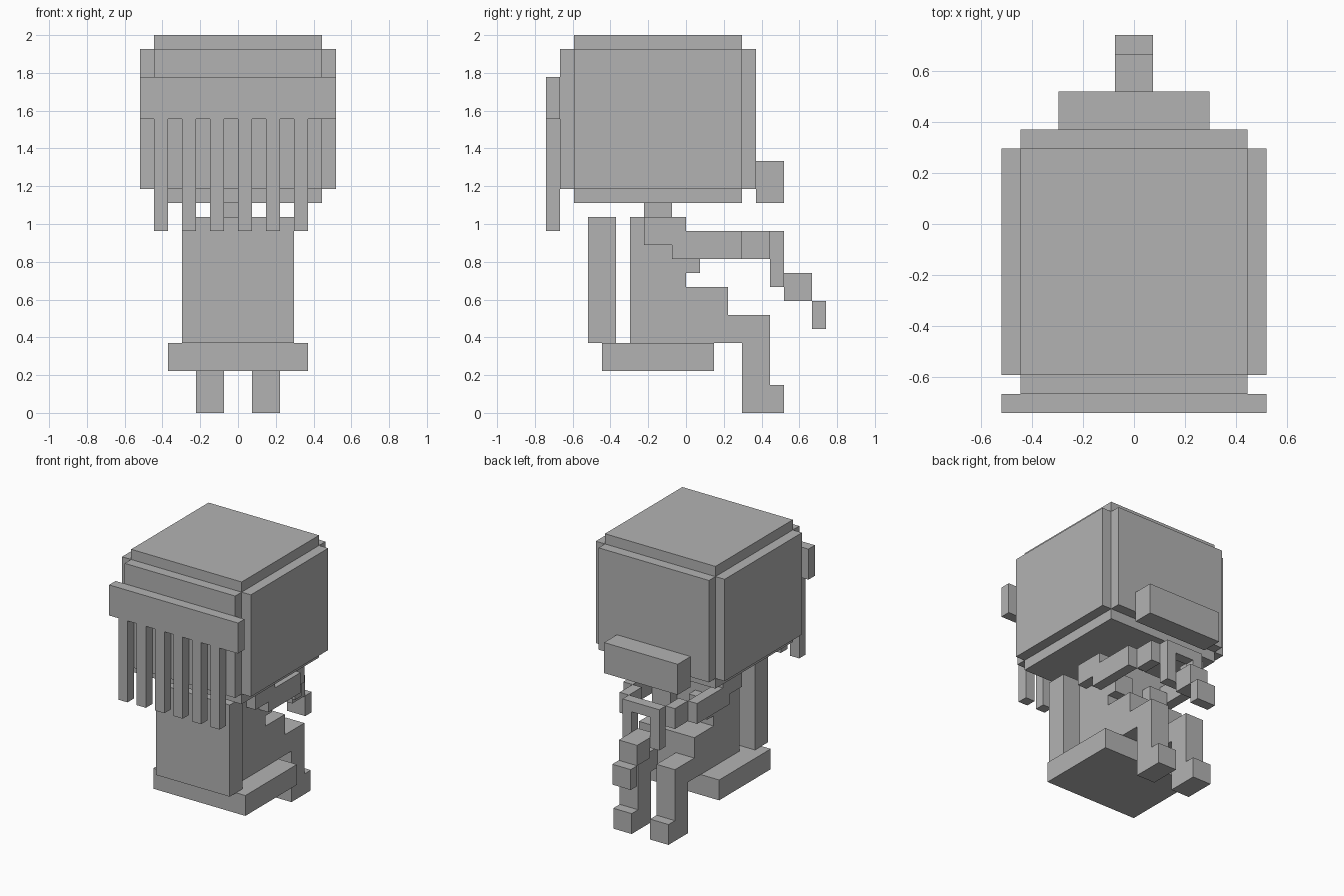
import bpy
import bmesh

if "Cube" in bpy.data.objects:
    bpy.data.objects.remove(bpy.data.objects["Cube"])

U = 2 / 27  # size of one block; all coordinates below are in blocks

mat = bpy.data.materials.new("plain grey")
mat.diffuse_color = (0.45, 0.45, 0.45, 1)
mat.use_nodes = True
mat.node_tree.nodes["Principled BSDF"].inputs["Base Color"].default_value = mat.diffuse_color


def part(name, *boxes, mirror=False):
    """One object from boxes (x0, x1, y0, y1, z0, z1), optionally mirrored in x."""
    bm = bmesh.new()
    boxes = list(boxes)
    if mirror:
        boxes += [(-b[1], -b[0]) + tuple(b[2:]) for b in boxes]
    for x0, x1, y0, y1, z0, z1 in boxes:
        verts = bmesh.ops.create_cube(bm, size=1)["verts"]
        for v in verts:
            v.co.x = U * (x1 if v.co.x > 0 else x0)
            v.co.y = U * (y1 if v.co.y > 0 else y0)
            v.co.z = U * (z1 if v.co.z > 0 else z0)
    mesh = bpy.data.meshes.new(name)
    bm.to_mesh(mesh)
    bm.free()
    mesh.materials.append(mat)
    obj = bpy.data.objects.new(name, mesh)
    bpy.context.collection.objects.link(obj)
    return obj


# Chair
part("seat", (-5, 5, -6, 2, 3, 5))
part("backrest", (-4, 4, -7, -5, 5, 14))

# Body: torso, chest, lap and neck
part("torso", (-3, 3, -4, 0, 5, 14))
part("chest", (1, 3, 0, 1, 10, 12), mirror=True)
part("lap", (-3, 3, 0, 3, 5, 9))
part("neck", (-1, 1, -3, -1, 14, 15))

# Legs: knee, shin and foot
part("legs", (1, 3, 3, 6, 5, 7), (1, 3, 4, 6, 2, 5), (1, 3, 4, 7, 0, 2), mirror=True)

# Arms: shoulder, forearm and hand
part("arms", (3, 4, -3, -1, 12, 14), (3, 4, -1, 0, 11, 14),
     (3, 4, 0, 4, 11, 13), (2, 3, 4, 6, 11, 13), mirror=True)

# Held frame with the pieces hanging in front of it
part("held_frame", (-2, -1, 6, 7, 9, 13), (1, 2, 6, 7, 9, 13),
     (-1, 1, 6, 7, 12, 13), (-1, 1, 6, 7, 9, 10))
part("hanging_block", (-1, 1, 7, 9, 8, 10))
part("hanging_tip", (-1, 1, 9, 10, 6, 8))

# Head: core block with a raised panel on each upright side
part("head_core", (-6, 6, -8, 4, 15, 27))
part("side_panels", (6, 7, -8, 4, 16, 26), mirror=True)
part("face_panel", (-6, 6, 4, 5, 16, 26))
part("rear_panel", (-6, 6, -9, -8, 16, 26))
part("muzzle", (-4, 4, 5, 7, 15, 18))

# Band behind the head with hanging strands
part("rear_band", (-7, 7, -10, -9, 21, 24))
part("rear_strands", *[(x, x + 1, -10, -9, 13, 21) for x in range(-6, 5, 2)])
